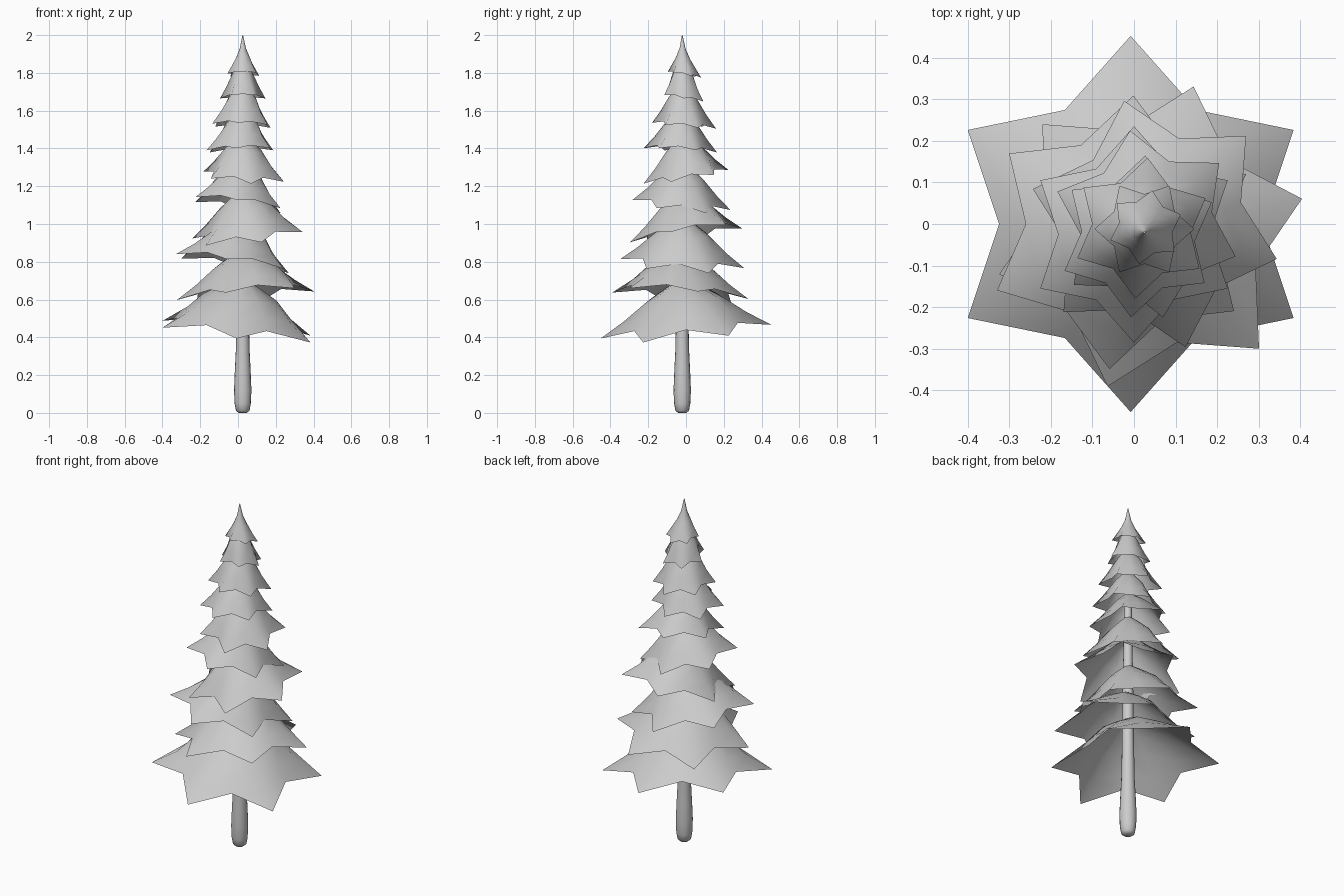
import bpy, bmesh
from math import sin, cos, pi, radians

if "Cube" in bpy.data.objects:
    bpy.data.objects.remove(bpy.data.objects["Cube"])

AXIS = (0.025, -0.02)          # trunk axis


def make_object(name, rings, cap_ends=False):
    """Loft equal-length rings of points into a smooth-shaded object."""
    bm = bmesh.new()
    loops = [[bm.verts.new(p) for p in ring] for ring in rings]
    n = len(loops[0])
    for a, b in zip(loops, loops[1:]):
        for i in range(n):
            j = (i + 1) % n
            bm.faces.new((a[i], a[j], b[j], b[i]))
    if cap_ends:
        bm.faces.new(loops[0][::-1])
        bm.faces.new(loops[-1])
    mesh = bpy.data.meshes.new(name)
    bm.to_mesh(mesh)
    bm.free()
    for p in mesh.polygons:
        p.use_smooth = True
    obj = bpy.data.objects.new(name, mesh)
    bpy.context.collection.objects.link(obj)
    return obj


# Trunk: rounded foot, long taper
trunk_profile = [(0.022, 0.0), (0.036, 0.012), (0.043, 0.05), (0.046, 0.12),
                 (0.042, 0.22), (0.036, 0.34), (0.033, 0.5), (0.028, 0.9),
                 (0.02, 1.4), (0.008, 1.85)]
make_object("trunk", [[(AXIS[0] + r * cos(2 * pi * i / 16),
                        AXIS[1] + r * sin(2 * pi * i / 16), z)
                       for i in range(16)] for r, z in trunk_profile], True)

# Skirt profiles: radius fraction, height fraction, notch depth
SKIRT = [(1.0, 0.0, 0.70), (0.72, 0.28, 0.82), (0.45, 0.60, 0.95),
         (0.20, 0.84, 1.0), (0.03, 1.0, 1.0)]
TOP_SKIRT = [(1.0, 0.0, 0.72), (0.72, 0.20, 0.82), (0.42, 0.42, 0.95),
             (0.18, 0.66, 1.0), (0.02, 1.0, 1.0)]


def branch_tier(name, profile, cx, cy, z, radius, phase, tilt_x, tilt_y, height):
    """Six-pointed drooping skirt, slightly tilted and off-centre."""
    rings = []
    for rf, hf, notch in profile:
        ox = AXIS[0] + (cx - AXIS[0]) * rf
        oy = AXIS[1] + (cy - AXIS[1]) * rf
        ring = []
        for i in range(12):
            a = radians(phase + 30 * i)
            odd = i % 2
            r = radius * rf * (notch if odd else 1)
            dx, dy = r * cos(a), r * sin(a)
            lift = 0.09 * radius * (1 - hf) * odd
            ring.append((ox + dx, oy + dy,
                         z + hf * height + lift + tilt_x * dx + tilt_y * dy))
        rings.append(ring)
    make_object(name, rings)


# centre x, centre y, tip height, radius, phase, tilt x, tilt y, height
tiers = [
    (-0.008, 0.0, 0.43, 0.452, 90, -0.10, 0.08, 0.28),
    (0.04, -0.03, 0.62, 0.375, 14, 0.08, -0.07, 0.25),
    (-0.03, -0.02, 0.79, 0.33, 85, -0.14, -0.06, 0.25),
    (0.05, 0.0, 0.94, 0.305, -16, 0.10, 0.15, 0.25),
    (0.0, -0.025, 1.10, 0.26, 90, -0.13, -0.10, 0.24),
    (0.03, 0.0, 1.25, 0.228, -20, -0.07, 0.15, 0.23),
    (0.01, -0.03, 1.39, 0.195, 25, 0.03, -0.06, 0.23),
    (0.018, -0.01, 1.52, 0.17, 85, -0.03, -0.09, 0.24),
    (0.025, -0.012, 1.665, 0.12, 0, 0.0, -0.16, 0.22),
    (0.028, -0.008, 1.79, 0.09, 80, 0.0, -0.18, 0.21),
]
for k, t in enumerate(tiers):
    branch_tier(f"branch_tier_{k + 1}", TOP_SKIRT if k == 9 else SKIRT, *t)
